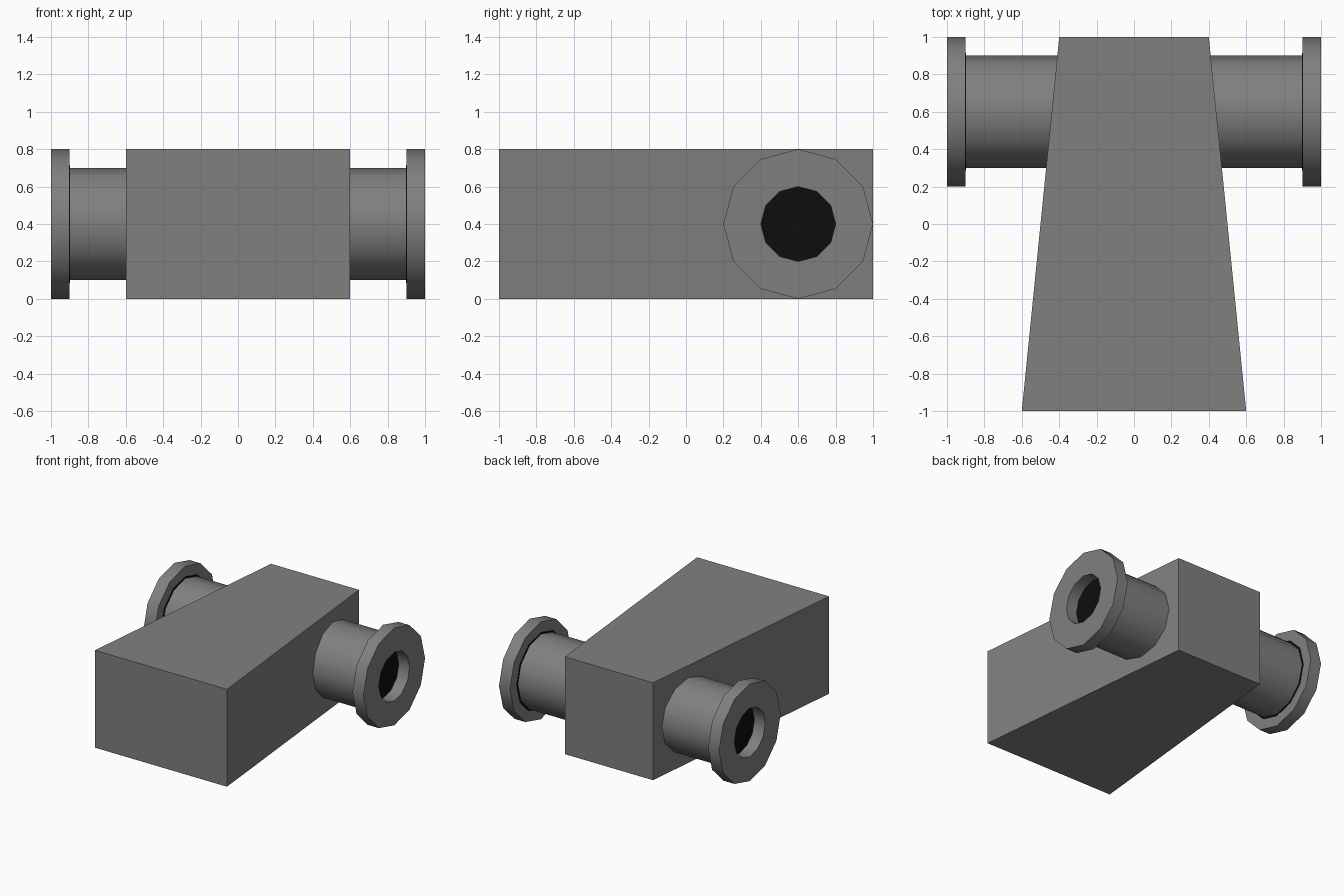
import bpy, bmesh, math

if "Cube" in bpy.data.objects:
    bpy.data.objects.remove(bpy.data.objects["Cube"])

SIDES, CY, CZ = 12, 0.6, 0.4   # port sides and axis position


def material(name, v):
    m = bpy.data.materials.new(name)
    m.diffuse_color = (v, v, v, 1)
    m.use_nodes = True
    m.node_tree.nodes["Principled BSDF"].inputs["Base Color"].default_value = m.diffuse_color
    return m


grey = material("mid_grey", 0.216)
black = material("black", 0.004)


def finish(name, bm, mat, smooth=False):
    bmesh.ops.recalc_face_normals(bm, faces=bm.faces)
    me = bpy.data.meshes.new(name)
    bm.to_mesh(me)
    bm.free()
    me.materials.append(mat)
    ob = bpy.data.objects.new(name, me)
    bpy.context.collection.objects.link(ob)
    if smooth:
        bpy.ops.object.select_all(action='DESELECT')
        bpy.context.view_layer.objects.active = ob
        ob.select_set(True)
        bpy.ops.object.shade_smooth_by_angle(angle=math.radians(40))
    return ob


def lathe(name, profile, mat, closed=False):
    """Turn (x, radius) points around the port axis; cap the ends unless closed."""
    bm = bmesh.new()
    rings = [[bm.verts.new((x, CY + r * math.cos(math.tau * i / SIDES),
                            CZ + r * math.sin(math.tau * i / SIDES)))
              for i in range(SIDES)] for x, r in profile]
    pairs = list(zip(rings, rings[1:]))
    if closed:
        pairs.append((rings[-1], rings[0]))
    else:
        bm.faces.new(rings[0])
        bm.faces.new(rings[-1])
    for a, b in pairs:
        for i in range(SIDES):
            j = (i + 1) % SIDES
            bm.faces.new((a[i], a[j], b[j], b[i]))
    return finish(name, bm, mat, True)


# Tapered body, narrower towards the back
bm = bmesh.new()
base = bm.faces.new([bm.verts.new(p) for p in
                     [(-0.6, -1, 0), (0.6, -1, 0), (0.4, 1, 0), (-0.4, 1, 0)]])
top = bmesh.ops.extrude_face_region(bm, geom=[base], use_keep_orig=True)["geom"]
bmesh.ops.translate(bm, vec=(0, 0, 0.8),
                    verts=[v for v in top if isinstance(v, bmesh.types.BMVert)])
finish("body", bm, grey)

# Side ports: pipe, hollow flange and dark disc closing the bore
for s, side in ((1, "right"), (-1, "left")):
    lathe(side + "_pipe", [(s * 0.3, 0.3), (s * 0.9, 0.3)], grey)
    lathe(side + "_flange", [(s * 0.9, 0.2), (s * 0.9, 0.4),
                             (s * 1.0, 0.4), (s * 1.0, 0.2)], grey, True)
    lathe(side + "_bore_disc", [(s * 0.898, 0.315), (s * 0.902, 0.315)], black)
